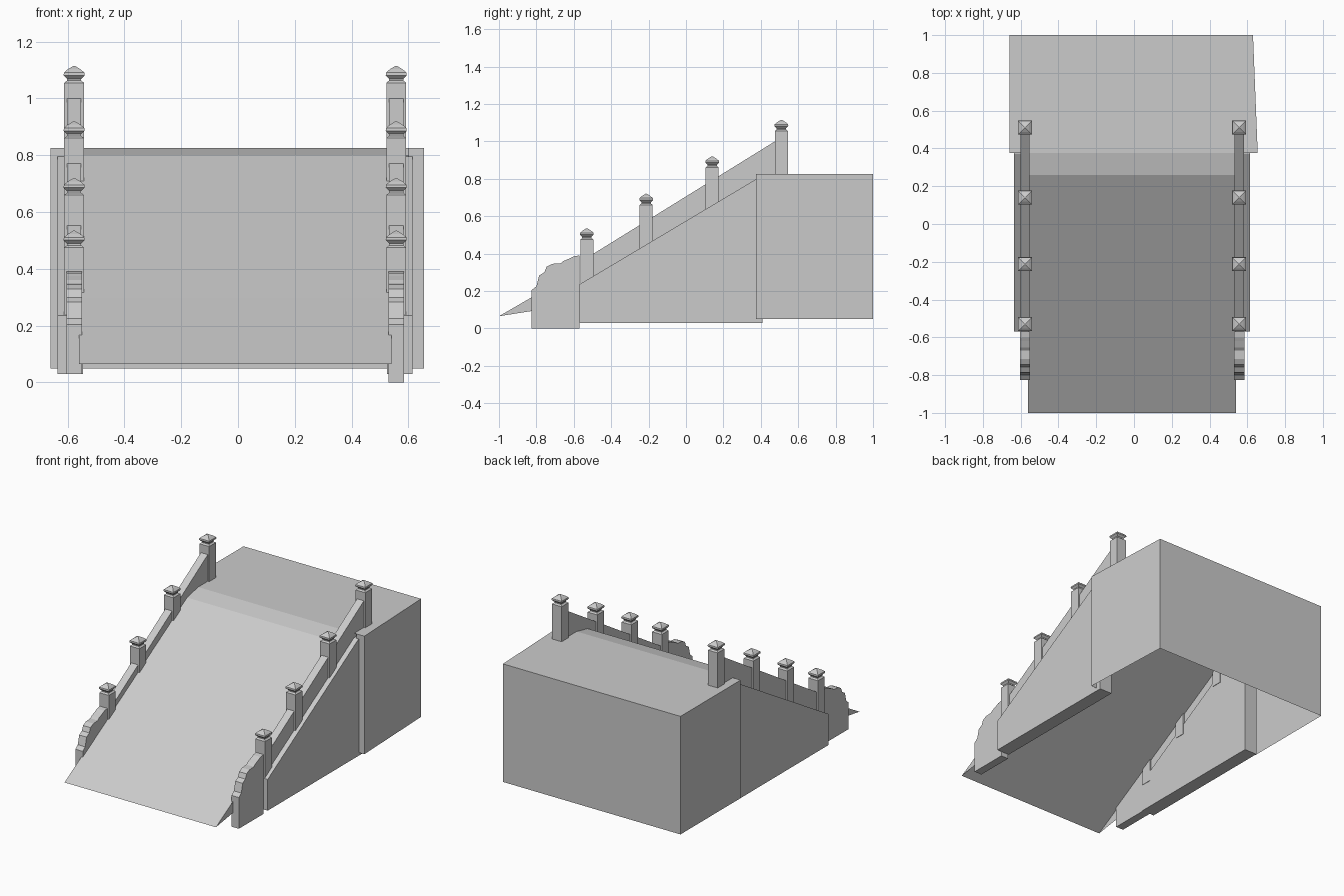
import bpy, bmesh

if "Cube" in bpy.data.objects:
    bpy.data.objects.remove(bpy.data.objects["Cube"])

CX = -0.01  # the stair parts sit slightly left of centre


def make(name, verts, faces, recalc=True):
    mesh = bpy.data.meshes.new(name)
    mesh.from_pydata(verts, [], faces)
    if recalc:
        bm = bmesh.new()
        bm.from_mesh(mesh)
        bmesh.ops.recalc_face_normals(bm, faces=bm.faces)
        bm.to_mesh(mesh)
        bm.free()
    obj = bpy.data.objects.new(name, mesh)
    bpy.context.collection.objects.link(obj)
    return obj


def prism(name, profile, x0, x1):
    """Solid from a (y, z) outline extruded along x."""
    n = len(profile)
    verts = [(x, y, z) for x in (x0, x1) for y, z in profile]
    faces = [tuple(range(n)), tuple(range(n, 2 * n))]
    faces += [(i, (i + 1) % n, n + (i + 1) % n, n + i) for i in range(n)]
    return make(name, verts, faces)


def stacked(name, x, y, rings):
    """Square-section post from (half width, z) rings, ending in a point."""
    verts, faces = [], []
    for h, z in rings:
        verts += [(x + a * h, y + b * h, z)
                  for a, b in ((-1, -1), (1, -1), (1, 1), (-1, 1))]
    faces.append((3, 2, 1, 0))
    for k in range(len(rings) - 1):
        for i in range(4):
            j = (i + 1) % 4
            faces.append((4 * k + i, 4 * k + j, 4 * k + 4 + j, 4 * k + 4 + i))
    k = 4 * (len(rings) - 1)
    faces.append((k, k + 1, k + 2, k + 3))
    return make(name, verts, faces)


# sloping ramp sheet, easing into the landing
path = [(-1, 0.065), (-0.75, 0.21), (-0.6, 0.297), (0.26, 0.80), (0.375, 0.825)]
verts = [(x, y, z) for y, z in path for x in (CX - 0.55, CX + 0.55)]
faces = [(2 * i, 2 * i + 1, 2 * i + 3, 2 * i + 2) for i in range(len(path) - 1)]
make("ramp", verts, faces, False)

# landing shell: open underneath, with narrow front returns beside the walls
F, B, LO, HI = 0.375, 1.0, 0.05, 0.825
verts = [(-0.66, F, LO), (0.655, F, LO), (0.63, B, LO), (-0.66, B, LO),
         (-0.66, F, HI), (0.655, F, HI), (0.63, B, HI), (-0.66, B, HI),
         (-0.60, F, LO), (-0.60, F, HI), (0.60, F, LO), (0.60, F, HI)]
make("landing", verts, [(4, 9, 11, 5, 6, 7), (1, 2, 6, 5), (2, 3, 7, 6),
                        (3, 0, 4, 7), (0, 8, 9, 4), (10, 1, 5, 11)], False)

# (y centre, base z, shoulder z) of each post
posts = [(-0.53, 0.21, 0.475), (-0.213, 0.40, 0.66),
         (0.14, 0.61, 0.86), (0.51, 0.78, 1.055)]
scroll = [(-0.57, 0.39), (-0.60, 0.385), (-0.62, 0.375), (-0.655, 0.36),
          (-0.67, 0.348), (-0.715, 0.345), (-0.745, 0.33), (-0.757, 0.30),
          (-0.785, 0.283), (-0.80, 0.225), (-0.825, 0.205)]

for side, s in (("left", -1), ("right", 1)):
    # side wall under the railing
    prism(side + "_wall", [(-0.57, 0.03), (0.41, 0.03), (0.41, 0.80),
                           (0.37, 0.795), (-0.57, 0.235)],
          CX + s * 0.535, CX + s * 0.625)
    # sloping parapet between the posts
    prism(side + "_parapet", [(-0.55, 0.20), (0.40, 0.77), (0.50, 0.80),
                              (0.50, 1.015), (-0.55, 0.365)],
          CX + s * 0.542, CX + s * 0.592)
    # stepped scroll at the foot
    foot = 0.0 if s > 0 else 0.03
    prism(side + "_scroll", scroll + [(-0.825, foot), (-0.57, foot)],
          CX + s * 0.54, CX + s * 0.594)
    # small triangular cheek at the ramp toe
    x = CX + s * 0.55
    make(side + "_toe_cheek", [(x, -1, 0.065), (x, -0.81, 0.095), (x, -0.81, 0.175)],
         [(0, 1, 2)] if s > 0 else [(2, 1, 0)], False)
    # posts with pointed caps
    for i, (y, base, top) in enumerate(posts):
        stacked(f"{side}_post_{i + 1}", CX + s * 0.567, y,
                [(0.035, base), (0.035, top), (0.025, top + 0.008),
                 (0.025, top + 0.014), (0.037, top + 0.026), (0.036, top + 0.036),
                 (0.022, top + 0.048), (0.002, top + 0.06)])
